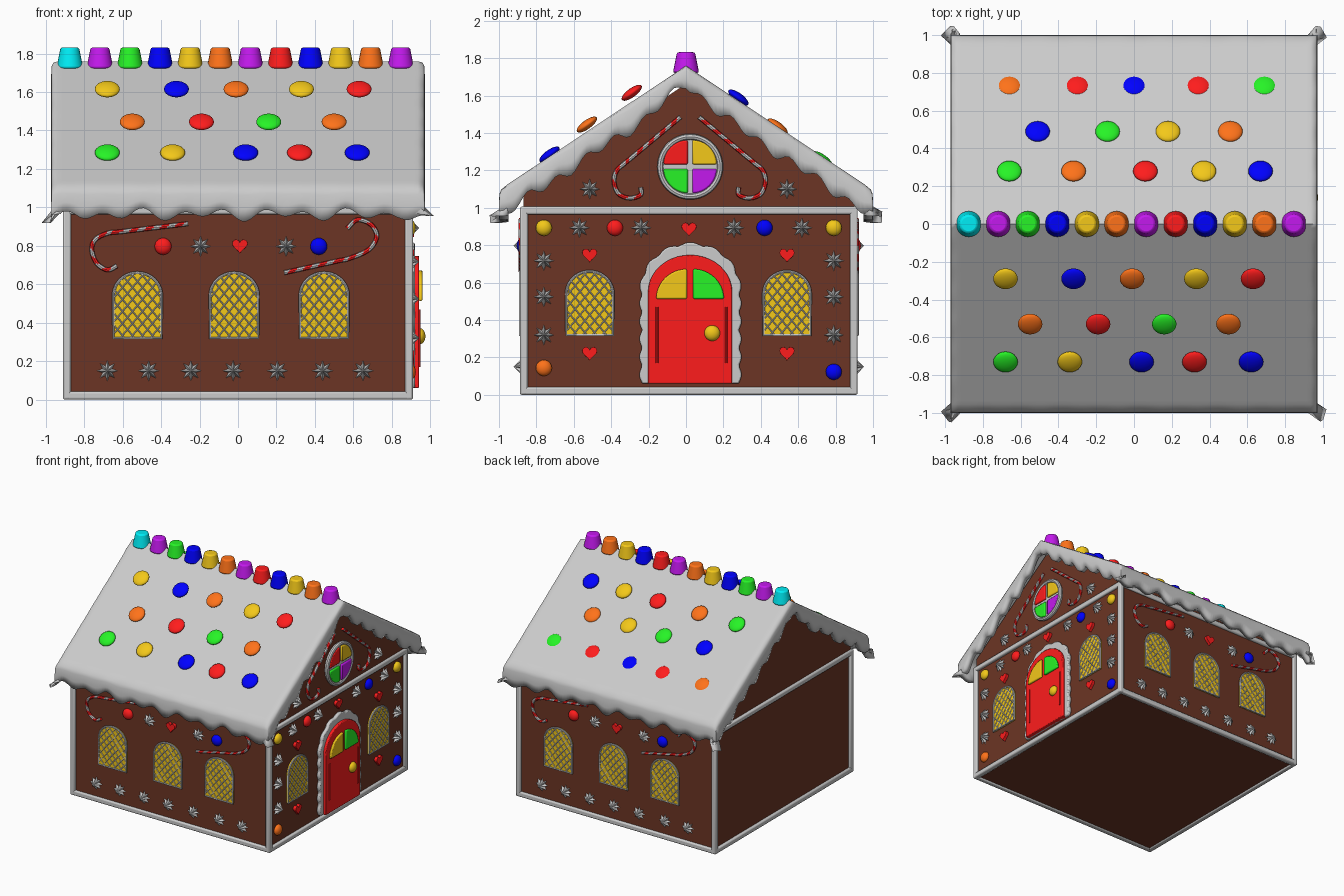
import bpy, bmesh
from math import sin, cos, pi, tau, radians, hypot
from mathutils import Matrix, Vector

if "Cube" in bpy.data.objects:
    bpy.data.objects.remove(bpy.data.objects["Cube"])

COL = dict(brown=(.15, .036, .018), red=(1, .012, .012), yellow=(.9, .58, .01), green=(.02, .9, .02),
           blue=(0, 0, 1), orange=(1, .17, .01), purple=(.55, .01, .85), cyan=(0, .85, .92))
MATS = {}


def mat(c):
    if c not in MATS:
        MATS[c] = bpy.data.materials.new(c)
        MATS[c].diffuse_color = (*COL.get(c, (.8, .8, .8)), 1)
    return MATS[c]


def finish(bm, name, M=Matrix(), color=None, angle=40, bevel=0, fix=True):
    if fix:
        bmesh.ops.recalc_face_normals(bm, faces=bm.faces)
    me = bpy.data.meshes.new(name)
    bm.to_mesh(me)
    bm.free()
    me.shade_smooth()
    me.set_sharp_from_angle(angle=radians(angle))
    ob = bpy.data.objects.new(name, me)
    bpy.context.collection.objects.link(ob)
    ob.matrix_world = M
    for c in (color or "").split():
        me.materials.append(mat(c))
    if bevel:
        b = ob.modifiers.new("bevel", 'BEVEL')
        b.width, b.segments = bevel, 2
    return ob


def frame(u, w, o):
    """Wall frame: local x along the wall, local y up, local z outward."""
    return Matrix((u, (0, 0, 1), w)).transposed().to_4x4().copy() if o is None else \
        Matrix.Translation(o) @ Matrix((u, (0, 0, 1), w)).transposed().to_4x4()


FRONT = frame((1, 0, 0), (0, -1, 0), (0, -.87, 0))
BACK = frame((-1, 0, 0), (0, 1, 0), (0, .9, 0))
RIGHT = frame((0, 1, 0), (1, 0, 0), (.89, 0, 0))


def prism(name, pts, w0, w1, color, M, bevel=0):
    bm = bmesh.new()
    f = bm.faces.new([bm.verts.new((u, v, w0)) for u, v in pts])
    g = bmesh.ops.extrude_face_region(bm, geom=[f])["geom"]
    bmesh.ops.translate(bm, vec=(0, 0, w1 - w0), verts=[e for e in g if isinstance(e, bmesh.types.BMVert)])
    if not any(len(f.verts) == len(pts) and f.calc_center_median().z < w0 + 1e-5 for f in bm.faces):
        bm.faces.new([v for v in bm.verts if abs(v.co.z - w0) < 1e-6])
    return finish(bm, name, M, color, bevel=bevel)


def sweep(name, pts, r, w, color, M, closed=False, sides=8):
    """Round tube along a flat path; two colours give a spiral stripe."""
    bm, n, rings = bmesh.new(), len(pts), []
    for i, p in enumerate(pts):
        a, b = (pts[i - 1], pts[(i + 1) % n]) if closed else (pts[max(i - 1, 0)], pts[min(i + 1, n - 1)])
        t = Vector((b[0] - a[0], b[1] - a[1])).normalized()
        rings.append([bm.verts.new((p[0] - t.y * r * cos(k * tau / sides), p[1] + t.x * r * cos(k * tau / sides),
                                    w + r * sin(k * tau / sides))) for k in range(sides)])
    for i in range(n if closed else n - 1):
        A, B = rings[i], rings[(i + 1) % n]
        for k in range(sides):
            f = bm.faces.new((A[k], A[(k + 1) % sides], B[(k + 1) % sides], B[k]))
            f.material_index = int((i + k) % 8 < 4) if color and " " in color else 0
    if not closed:
        bm.faces.new(rings[0])
        bm.faces.new(rings[-1])
    return finish(bm, name, M, color)


def ball(name, pos, scale, color, M=Matrix(), rot=0):
    bm = bmesh.new()
    bmesh.ops.create_uvsphere(bm, u_segments=24, v_segments=12, radius=1)
    X = Matrix.Translation(pos) @ Matrix.Rotation(rot, 4, 'X') @ Matrix.Diagonal((*scale, 1))
    bm.transform(X)
    finish(bm, name, M, color)


def box(name, lo, hi):
    bm = bmesh.new()
    bmesh.ops.create_cube(bm, size=1)
    lo, hi = Vector(lo), Vector(hi)
    bm.transform(Matrix.Translation((lo + hi) / 2) @ Matrix.Diagonal((*(hi - lo), 1)))
    finish(bm, name, bevel=.01)


def star(M, u, v):
    bm = bmesh.new()
    rim = [bm.verts.new((u + r * cos(k * tau / 16), v + r * sin(k * tau / 16), 0))
           for k in range(16) for r in [.027 if k % 2 else .054]]
    tip = bm.verts.new((u, v, .052))
    for k in range(16):
        bm.faces.new((rim[k], rim[(k + 1) % 16], tip))
    bm.faces.new(rim[::-1])
    finish(bm, "icing_star", M, angle=20)


def heart(M, u, v):
    pts = []
    for k in range(28):
        t = k * tau / 28
        pts.append((u + .04 * sin(t) ** 3,
                    v + .0026 * (13 * cos(t) - 5 * cos(2 * t) - 2 * cos(3 * t) - cos(4 * t)) + .005))
    prism("candy_heart", pts, 0, .025, "red", M, .006)


def arch(cx, z0, zs, zt, hw, n=20):
    return [(cx - hw, z0), (cx + hw, z0)] + \
        [(cx + hw * cos(k * pi / n), zs + (zt - zs) * sin(k * pi / n)) for k in range(n + 1)]


def window(M, cx):
    pts = arch(cx, .32, .54, .66, .125)
    prism("window_pane", pts, 0, .018, "yellow", M)
    sweep("window_frame", pts, .008, .016, None, M, closed=True)
    inside = lambda u, v: abs(u) < .122 and .322 < v < .54 + .118 * max(0, 1 - (u / .125) ** 2) ** .5
    for s in (1.2, -1.2):                                   # diamond lattice
        for k in range(-9, 10):
            run = [(u, v) for i in range(-50, 51) for u in [i * .0025]
                   for v in [.49 + s * (u - k * .052)] if inside(u, v)]
            if len(run) > 2:
                sweep("window_lattice", [(cx + a, b) for a, b in (run[0], run[-1])], .0035, .019, None, M, sides=6)


def quarter(name, cx, cz, rx, rz, w0, w1, color):
    pts = [(cx, cz)] + [(cx + rx * cos(k * pi / 24), cz + rz * sin(k * pi / 24)) for k in range(13)]
    prism(name, pts, w0, w1, color, RIGHT, .008)


def cane(M, pts):
    p = [Vector(q) for q in pts]
    p.insert(1, p[1].lerp(p[0], .2))
    p = [2 * p[0] - p[1]] + p + [2 * p[-1] - p[-2]]
    path = []
    for a, b, c, d in zip(p, p[1:], p[2:], p[3:]):
        n = max(3, round((c - b).length / .01))
        if (c - b).length > .2:                             # straight shaft
            path += [b.lerp(c, i / n) for i in range(n)]
        else:
            path += [.5 * (2 * b + (c - a) * t + (2 * a - 5 * b + 4 * c - d) * t * t
                           + (3 * b - a - 3 * c + d) * t ** 3) for i in range(n) for t in [i / n]]
    sweep("candy_cane", path + [p[-2]], .012, .014, "red white", M)


# Walls with both gables
prism("house_walls", [(-.87, .01), (.9, .01), (.9, 1.07), (.01, 1.67), (-.87, 1.08)], -1.78, 0, "brown", RIGHT)

# Icing trim along every wall edge
for x in (-.89, .89):
    for y in (-.867, .897):
        box("corner_trim", (x - .021, y - .021, 0), (x + .021, y + .021, 1))
    for z in (.021, .985):
        box("gable_trim", (x - .021, -.885, z - .021), (x + .021, .915, z + .021))
for y in (-.867, .897):
    for z in (.021, .985):
        box("eave_trim", (-.91, y - .021, z - .021), (.91, y + .021, z + .021))

# Snow roof: a folded sheet whose borders hang down in wavy drips
def axis(edge, inner, n):
    out = [(edge - .012, .05), (edge - .003, .2), (edge, .6), (edge - .002, 1)]
    mid = [(-inner + 2 * inner * i / n, 0) for i in range(n + 1)]
    return [(-a, f) for a, f in reversed(out)] + mid + out


bm, cols = bmesh.new(), []
for x, fx in axis(.972, .935, 84):
    col = []
    for y, fy in axis(1.0, .955, 90):
        top = 1.76 - .665 * abs(y)
        gable = .10 + .045 * min(1, abs(y) * 4) + .024 * sin(y * tau / .155 + 1.2) + .012 * sin(y * tau / .37)
        eave = top - .962 + .022 * sin(x * tau / .21 + .6) + .014 * sin(x * tau / .37 + 1) + .04 * max(0, abs(x) - .85) / .12
        col.append(bm.verts.new((x, y, top - max(fx * gable, fy * eave))))
    cols.append(col)
for A, B in zip(cols, cols[1:]):
    for j in range(len(A) - 1):
        bm.faces.new((A[j], B[j], B[j + 1], A[j + 1]))
roof = finish(bm, "snow_roof", angle=62, fix=False)
s = roof.modifiers.new("thickness", 'SOLIDIFY')
s.thickness, s.offset = .05, -1

# Ridge gumdrops
for i, c in enumerate("cyan purple green blue yellow orange purple red blue yellow orange purple".split()):
    bm = bmesh.new()
    bmesh.ops.create_cone(bm, cap_ends=True, segments=24, radius1=.07, radius2=.048, depth=.11)
    finish(bm, "ridge_gumdrop", Matrix.Translation((-.875 + i * .1565, 0, 1.777)), c, bevel=.01)

# Roof candies: row y, height, x positions and colours
for y, z, row in ((-.29, 1.615, "-.68 yellow -.32 blue -.01 orange .33 yellow .63 red"),
                  (-.53, 1.445, "-.55 orange -.19 red .16 green .5 orange"),
                  (-.73, 1.285, "-.68 green -.34 yellow .04 blue .32 red .62 blue"),
                  (.28, 1.59, "-.66 green -.32 orange .06 red .37 yellow .67 blue"),
                  (.49, 1.435, "-.51 blue -.14 green .18 yellow .51 orange"),
                  (.73, 1.26, "-.66 orange -.3 red 0 blue .34 red .69 green")):
    r = row.split()
    for x, c in zip(r[::2], r[1::2]):
        ball("roof_candy", (float(x), y, z), (.065, .065, .024), c, rot=radians(36 if y < 0 else -36))

# Long walls, front and back alike
for M in (FRONT, BACK):
    for u in (-.523, -.02, .448):
        window(M, u)
    for u in (-.68, -.465, -.245, -.025, .205, .44, .65):
        star(M, u, .15)
    star(M, -.195, .797)
    star(M, .25, .797)
    heart(M, .01, .797)
    ball("candy_button", (-.39, .797, .005), (.044, .044, .03), "red", M)
    ball("candy_button", (.42, .797, .005), (.044, .044, .03), "blue", M)
    cane(M, [(-.26, .915), (-.68, .865), (-.745, .83), (-.76, .775), (-.735, .71), (-.68, .675), (-.63, .695)])
    cane(M, [(.24, .66), (.58, .735), (.68, .78), (.722, .85), (.69, .912), (.62, .935), (.568, .89)])

# Door wall decorations
for u in (-.515, .54):
    window(RIGHT, u)
    heart(RIGHT, u, .745)
    heart(RIGHT, u, .22)
    star(RIGHT, u, 1.10)
heart(RIGHT, .016, .885)
for u, v in [(-.57, .893), (-.24, .893), (.257, .893), (.62, .893)] + \
        [(u, v) for u in (-.76, .79) for v in (.717, .524, .32)]:
    star(RIGHT, u, v)
for u, v, c in ((-.76, .893, "yellow"), (-.38, .893, "red"), (.42, .893, "blue"), (.79, .893, "yellow"),
                (-.76, .144, "orange"), (.79, .123, "blue")):
    ball("candy_button", (u, v, .005), (.043, .043, .03), c, RIGHT)
hook = [(.05, 1.485), (.345, 1.24), (.39, 1.2), (.405, 1.14), (.38, 1.075), (.32, 1.052), (.262, 1.07), (.262, 1.11)]
for sgn in (-1, 1):
    cane(RIGHT, [(.02 + sgn * a, b) for a, b in hook])

# Door with scalloped icing surround
ring = []
for k in range(97):
    t = k / 96 * 1.62                                       # distance along the surround
    bump = .016 * abs(sin(pi * k / 96 * 17))
    if t < .5:
        ring.append((.257 + bump, .06 + t))
    elif t > 1.12:
        ring.append((-.257 - bump, .06 + 1.62 - t))
    else:
        a = (t - .5) / .62 * pi
        ring.append(((.257 + bump) * cos(a), .56 + (.24 + bump) * sin(a)))
prism("door_icing", [(.024 + u, v) for u, v in ring], 0, .03, None, RIGHT, .008)
prism("door", arch(.022, .06, .55, .748, .225), 0, .052, "red", RIGHT, .006)
quarter("door_pane", .005, .513, -.165, .16, .05, .07, "yellow")
quarter("door_pane", .038, .513, .165, .16, .05, .07, "green")
for u in (-.155, .215):
    sweep("door_panel_bead", [(u, .17), (u, .47)], .007, .052, "red", RIGHT)
ball("door_knob", (.14, .33, .055), (.042, .042, .03), "yellow", RIGHT)

# Round gable window
circle = lambda r: [(.022 + r * cos(k * tau / 48), 1.22 + r * sin(k * tau / 48)) for k in range(48)]
prism("round_window_back", circle(.165), 0, .02, None, RIGHT)
sweep("round_window_ring", circle(.16), .016, .02, None, RIGHT, closed=True)
for a, b, c in ((-1, 1, "red"), (1, 1, "yellow"), (-1, -1, "green"), (1, -1, "purple")):
    quarter("round_window_pane", .022 + a * .012, 1.22 + b * .012, a * .13, b * .13, .015, .035, c)

for m in bpy.data.materials:
    if m.users and not m.is_grease_pencil:
        m.use_nodes = True
        m.node_tree.nodes["Principled BSDF"].inputs["Base Color"].default_value = m.diffuse_color
